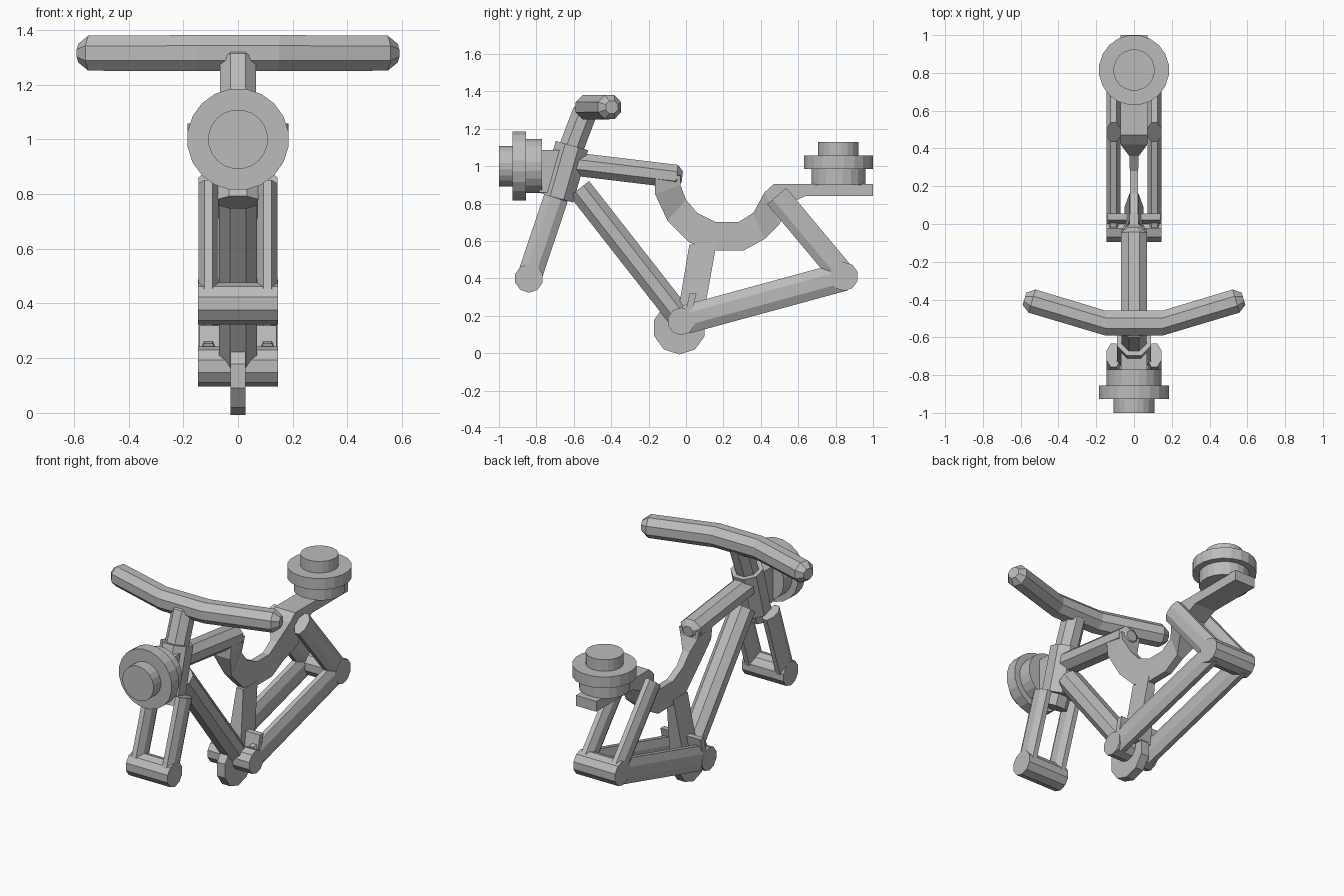
import bpy, bmesh, math
from mathutils import Vector

cube = bpy.data.objects.get("Cube")
if cube:
    bpy.data.objects.remove(cube, do_unlink=True)

grey = bpy.data.materials.new("frame grey")
grey.use_nodes = True
COLOUR = (0.5, 0.5, 0.5, 1)
grey.diffuse_color = COLOUR
grey.node_tree.nodes["Principled BSDF"].inputs["Base Color"].default_value = COLOUR

X, Y, Z = Vector((1, 0, 0)), Vector((0, 1, 0)), Vector((0, 0, 1))


def loft(name, rings):
    """Skin a list of equal-length point rings and close both ends."""
    bm = bmesh.new()
    loops = [[bm.verts.new(p) for p in ring] for ring in rings]
    n = len(loops[0])
    for a, b in zip(loops, loops[1:]):
        for i in range(n):
            j = (i + 1) % n
            bm.faces.new((a[i], a[j], b[j], b[i]))
    bm.faces.new(loops[0])
    bm.faces.new(loops[-1])
    bmesh.ops.recalc_face_normals(bm, faces=bm.faces[:])
    mesh = bpy.data.meshes.new(name)
    bm.to_mesh(mesh)
    bm.free()
    mesh.materials.append(grey)
    obj = bpy.data.objects.new(name, mesh)
    bpy.context.collection.objects.link(obj)
    return obj


def ring(centre, u, v, ru, rv, n=8):
    """Polygon ring with flats, not corners, on its main axes."""
    k = 1 / math.cos(math.pi / n)
    angles = [(i + 0.5) * math.tau / n for i in range(n)]
    return [Vector(centre) + u * ru * k * math.cos(t) + v * rv * k * math.sin(t)
            for t in angles]


def tube(name, start, end, depth, width=None, x=0, tip=0):
    """Tube in the side plane; start and end are (y, z) pairs."""
    width = width or depth
    p, q = Vector((x, *start)), Vector((x, *end))
    d = (q - p).normalized()
    v = X.cross(d)
    rings = [ring(c, X, v, width, depth) for c in (p, q)]
    if tip:
        rings.append(ring(q + d * tip, X, v, width * 0.5, depth * 0.5))
    return loft(name, rings)


def axle(name, y, z, r, half):
    return loft(name, [ring((s * half, y, z), Y, Z, r, r, 10) for s in (-1, 1)])


def stepped(name, origin, d, u, steps):
    """Stack of discs along d; each step is (from, to, radius)."""
    v = d.cross(u)
    rings = []
    for a, b, r in steps:
        rings += [ring(origin + d * h, u, v, r, r, 20) for h in (a, b)]
    return loft(name, rings)


# Main tubes
HEAD, CRANK, REAR, FRONT = (-0.69, 0.83), (-0.025, 0.17), (0.845, 0.41), (-0.84, 0.4)
tube("head_tube", HEAD, (-0.61, 1.11), 0.09)
tube("steering_stem", (-0.62, 1.08), (-0.54, 1.29), 0.066, tip=0.04)
tube("top_tube", (-0.59, 1.01), (-0.05, 0.945), 0.062, 0.07, tip=0.03)
tube("down_tube", (-0.57, 0.88), (-0.03, 0.19), 0.066, 0.07)
tube("fork_crown", (-0.72, 0.77), (-0.68, 0.87), 0.06, 0.08)

# Axles and crank shell
axle("front_axle", *FRONT, 0.073, 0.146)
axle("rear_axle", *REAR, 0.073, 0.146)
axle("crank_shell", *CRANK, 0.07, 0.146)

# Paired fork legs and rear stays
for side, s in (("left", 1), ("right", -1)):
    x = s * 0.108
    tube(side + "_fork_leg", FRONT, (-0.695, 0.83), 0.066, 0.037, x)
    tube(side + "_chain_stay", (0.0, 0.18), REAR, 0.077, 0.037, x)
    tube(side + "_seat_stay", REAR, (0.485, 0.84), 0.067, 0.037, x)

# Handlebar swept back on both sides, with tapered grips
half_bar = [(0.15, -0.525, 0.066, 0), (0.54, -0.408, 0.064, 0.29),
            (0.58, -0.396, 0.034, 0.29)]
bar = [(-x, y, r, -a) for x, y, r, a in reversed(half_bar)] + half_bar
loft("handlebar", [ring((x, y, 1.315), Vector((-math.sin(a), math.cos(a), 0)), Z, r, r)
                   for x, y, r, a in bar])

# Curved seat support: inner point, outer point and half width at each station
stations = [((-0.03, 0.95), (-0.165, 0.94), 0.07),
            ((-0.03, 0.9), (-0.165, 0.85), 0.06),
            ((0.0, 0.82), (-0.1, 0.71), 0.025),
            ((0.06, 0.75), (0.02, 0.59), 0.022),
            ((0.16, 0.7), (0.155, 0.55), 0.022),
            ((0.28, 0.7), (0.31, 0.55), 0.022),
            ((0.36, 0.75), (0.42, 0.61), 0.025),
            ((0.42, 0.86), (0.5, 0.69), 0.07),
            ((0.47, 0.905), (0.55, 0.8), 0.072),
            ((0.64, 0.905), (0.64, 0.84), 0.072),
            ((1.0, 0.905), (1.0, 0.84), 0.072)]
loft("seat_support", [[(-w, *a), (w, *a), (w, *b), (-w, *b)] for a, b, w in stations])


def slab(name, sections):
    """Box lofted between (y centre, z, half depth, half width) sections."""
    loft(name, [[(-w, y - d, z), (w, y - d, z), (w, y + d, z), (-w, y + d, z)]
                for y, z, d, w in sections])


slab("seat_tube", [(0.02, 0.18, 0.07, 0.05), (0.09, 0.58, 0.072, 0.024)])
slab("stay_bridge", [(0.01, 0.2, 0.018, 0.14), (0.038, 0.32, 0.018, 0.14)])
slab("lamp_bracket", [(-0.715, 0.86, 0.07, 0.07), (-0.7, 1.085, 0.085, 0.07)])

# Rounded keel plate under the crank
loft("keel_plate", [ring((s * 0.028, -0.035, 0.135), Y, Z, 0.135, 0.135, 10)
                    for s in (-1, 1)])

# Lamp and seat share one stepped disc shape
steps = [(0, 0.085, 0.145), (0.085, 0.157, 0.184), (0.157, 0.23, 0.108)]
stepped("seat", Vector((0, 0.815, 0.9)), Z, X, steps)
stepped("headlamp", Vector((0, -0.77, 1.0)), -Y, X, steps)
